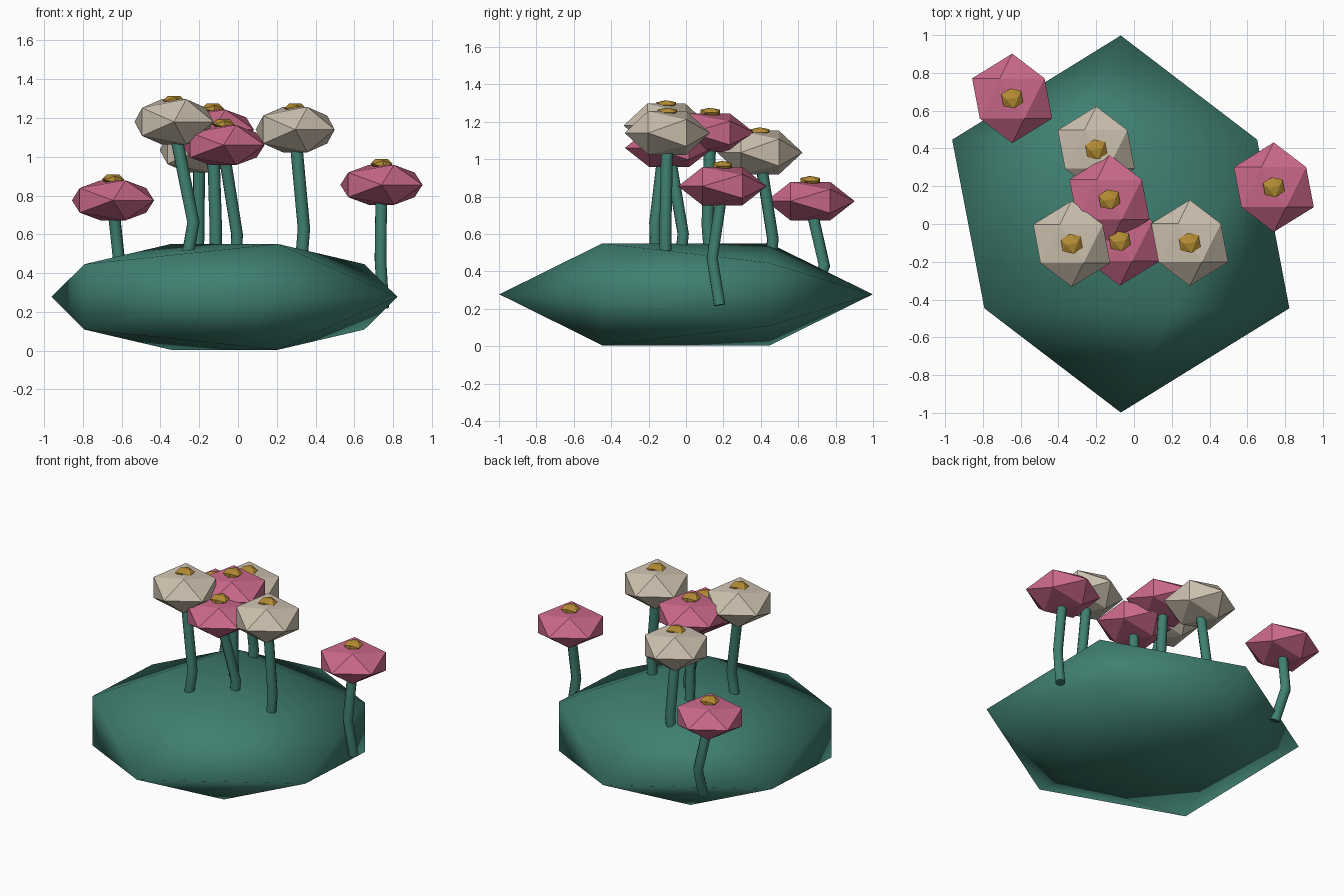
import bpy, bmesh, math
from mathutils import Vector, Matrix

if "Cube" in bpy.data.objects:
    bpy.data.objects.remove(bpy.data.objects["Cube"])


def material(name, rgb):
    m = bpy.data.materials.new(name)
    m.diffuse_color = (*rgb, 1)
    m.use_nodes = True
    m.node_tree.nodes["Principled BSDF"].inputs["Base Color"].default_value = m.diffuse_color
    return m


GREEN = material("leaf green", (0.050, 0.215, 0.165))
PINK = material("pink petal", (0.600, 0.140, 0.255))
CREAM = material("cream petal", (0.610, 0.535, 0.430))
GOLD = material("gold centre", (0.470, 0.270, 0.035))

PHI = (1 + 5 ** 0.5) / 2


def gem(name, centre, radius, half_height, mat, angle, smooth=False):
    """Flattened icosahedron resting with one edge on top."""
    n = math.hypot(1, PHI)
    pts = []
    for a in (-1, 1):
        for b in (-PHI, PHI):
            pts += [(a, 0, b), (b, a, 0), (0, b, a)]
    bm = bmesh.new()
    for p in pts:
        bm.verts.new(Vector(p) / n)
    bmesh.ops.convex_hull(bm, input=bm.verts[:])
    bmesh.ops.recalc_face_normals(bm, faces=bm.faces[:])
    squash = Matrix.Diagonal((radius, radius, half_height * n / PHI, 1))
    bm.transform(Matrix.Translation(centre) @ Matrix.Rotation(math.radians(angle), 4, 'Z') @ squash)
    for f in bm.faces:
        f.smooth = smooth
    me = bpy.data.meshes.new(name)
    bm.to_mesh(me)
    bm.free()
    me.materials.append(mat)
    ob = bpy.data.objects.new(name, me)
    bpy.context.collection.objects.link(ob)
    return ob


def stem(name, points, radius=0.032):
    """Bent eight-sided stalk along a short path."""
    cu = bpy.data.curves.new(name, 'CURVE')
    cu.dimensions = '3D'
    cu.bevel_depth = radius
    cu.bevel_resolution = 2
    cu.use_fill_caps = True
    sp = cu.splines.new('POLY')
    sp.points.add(len(points) - 1)
    for q, p in zip(sp.points, points):
        q.co = (*p, 1)
    cu.materials.append(GREEN)
    ob = bpy.data.objects.new(name, cu)
    bpy.context.collection.objects.link(ob)
    bpy.ops.object.select_all(action='DESELECT')
    ob.select_set(True)
    bpy.context.view_layer.objects.active = ob
    bpy.ops.object.convert(target='MESH')
    bpy.ops.object.shade_smooth_by_angle(angle=math.radians(50))


TURN = -58.28

# Leafy mound
gem("leaf_mound", (-0.07, 0, 0.277), 0.998, 0.273, GREEN, TURN, smooth=True)

# Flowers: petal colour, head centre, stem bend, stem foot
flowers = [
    (PINK, (-0.645, 0.665, 0.775), (-0.61, 0.74, 0.43), (-0.59, 0.66, 0.23)),
    (PINK, (0.740, 0.195, 0.855), (0.735, 0.14, 0.47), (0.75, 0.18, 0.22)),
    (PINK, (-0.130, 0.130, 1.140), (-0.115, 0.115, 0.65), (-0.115, 0.13, 0.46)),
    (PINK, (-0.075, -0.090, 1.060), (-0.005, -0.015, 0.60), (-0.01, -0.03, 0.46)),
    (CREAM, (-0.330, -0.105, 1.180), (-0.23, -0.165, 0.66), (-0.265, -0.16, 0.46)),
    (CREAM, (0.295, -0.100, 1.140), (0.34, -0.11, 0.63), (0.325, -0.11, 0.44)),
    (CREAM, (-0.200, 0.395, 1.035), (-0.205, 0.465, 0.57), (-0.21, 0.445, 0.44)),
]
for i, (mat, head, bend, foot) in enumerate(flowers, 1):
    x, y, z = head
    radius, half = (0.237, 0.103) if mat is PINK else (0.228, 0.117)
    gem(f"flower_head_{i}", head, radius, half, mat, TURN)
    gem(f"flower_centre_{i}", (x, y, z + 0.108), 0.062, 0.026, GOLD, 10)
    stem(f"flower_stem_{i}", [foot, bend, (x, y, z - 0.02)])
